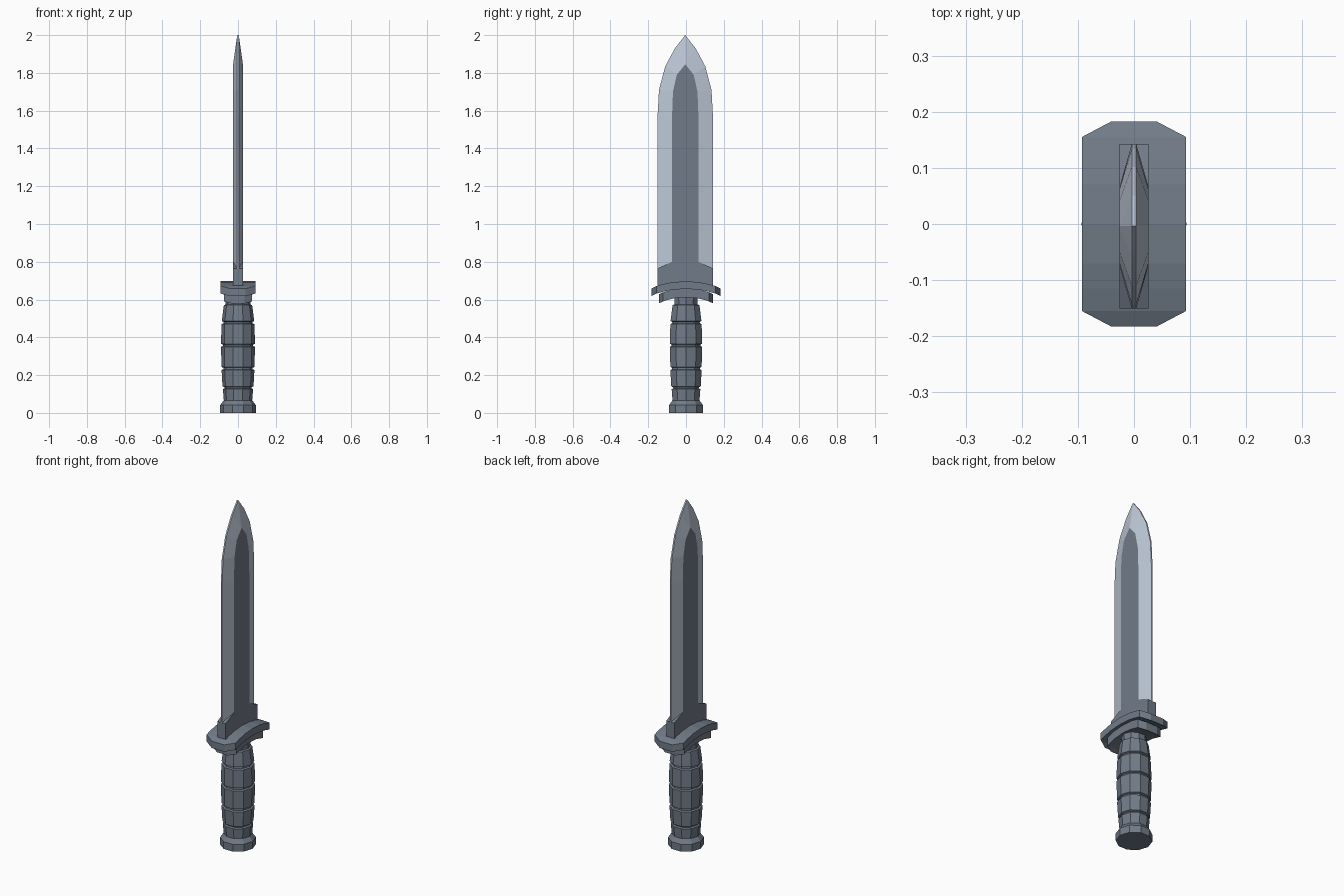
import bpy, bmesh
from math import cos, sin, tau

if "Cube" in bpy.data.objects:
    bpy.data.objects.remove(bpy.data.objects["Cube"])


def material(name, colour):
    mat = bpy.data.materials.new(name)
    mat.diffuse_color = (*colour, 1)
    mat.use_nodes = True
    mat.node_tree.nodes["Principled BSDF"].inputs["Base Color"].default_value = mat.diffuse_color
    return mat


DARK = material("dark_steel", (0.165, 0.198, 0.246))
BRIGHT = material("ground_steel", (0.51, 0.575, 0.68))


def loft(name, rings):
    """Skin a list of equal-length point rings, cap both ends, flat shaded."""
    bm = bmesh.new()
    rows = [[bm.verts.new(p) for p in ring] for ring in rings]
    n = len(rows[0])
    for a, b in zip(rows, rows[1:]):
        for i in range(n):
            j = (i + 1) % n
            bm.faces.new((a[i], a[j], b[j], b[i]))
    bm.faces.new(rows[0][::-1])
    bm.faces.new(rows[-1])
    bmesh.ops.remove_doubles(bm, verts=bm.verts, dist=0.0005)
    bmesh.ops.recalc_face_normals(bm, faces=bm.faces)
    mesh = bpy.data.meshes.new(name)
    bm.to_mesh(mesh)
    bm.free()
    mesh.materials.append(DARK)
    obj = bpy.data.objects.new(name, mesh)
    bpy.context.collection.objects.link(obj)
    return obj


# Blade: flat centre face, ground bevels and thin edges, square heel at the base
def blade_ring(w, ze, f, zf, e, t=0.026):
    half = [(t, -f, zf), (t, f, zf), (e, w, ze)]
    return half + [(-x, y, z) for x, y, z in
                   [(e, w, ze), (t, f, zf), (t, -f, zf), (e, -w, ze)]] + [(e, -w, ze)]


EDGE = 0.004
blade = loft("blade", [blade_ring(*r) for r in [
    (0.147, 0.66, 0.07, 0.66, 0.026),
    (0.147, 0.765, 0.07, 0.80, 0.026),
    (0.147, 0.765, 0.07, 0.80, EDGE),
    (0.147, 1.565, 0.07, 1.565, EDGE),
    (0.139, 1.71, 0.065, 1.70, EDGE),
    (0.106, 1.835, 0.045, 1.79, EDGE),
    (0.055, 1.93, 0.0, 1.845, EDGE),
    (0.0, 2.0, 0.0, 1.845, EDGE)]])
blade.location.y = -0.004

# Bright ground bevels: everything above the heel that is not the flat face
blade.data.materials.append(BRIGHT)
for face in blade.data.polygons:
    if face.center.z > 0.85 and abs(face.normal.x) < 0.9999:
        face.material_index = 1


# Guards: curved plates with clipped corners, mirrored about y = 0
def guard(name, half, thick):
    stations = [(-y, z, x) for y, z, x in half[:0:-1]] + half
    return loft(name, [[(-x, y, z - thick), (x, y, z - thick), (x, y, z), (-x, y, z)]
                       for y, z, x in stations])


guard("upper_guard", [(0, 0.697, 0.093), (0.07, 0.692, 0.093), (0.115, 0.683, 0.093),
                      (0.155, 0.672, 0.093), (0.183, 0.658, 0.04)], 0.04)
guard("lower_guard", [(0, 0.66, 0.075), (0.06, 0.655, 0.075), (0.10, 0.645, 0.075),
                      (0.122, 0.638, 0.075), (0.143, 0.628, 0.035)], 0.048)


# Grip and pommel: ten-sided turned profiles
def turned(name, profile, sides=10):
    return loft(name, [[(r * cos(tau * i / sides), r * sin(tau * i / sides), z)
                        for i in range(sides)] for r, z in profile])


turned("pommel", [(0.094, 0.0), (0.094, 0.042), (0.074, 0.068)])

segments = [(0.066, 0.075, 0.126, 0.080), (0.140, 0.082, 0.227, 0.087),
            (0.243, 0.087, 0.350, 0.090), (0.366, 0.090, 0.470, 0.087),
            (0.486, 0.086, 0.570, 0.075)]
grip = []
for z0, r0, z1, r1 in segments:
    grip += [(r0 - 0.010, z0 - 0.004), (r0, z0), (r1, z1), (r1 - 0.010, z1 + 0.004)]
turned("grip", grip + [(0.066, 0.65)])
